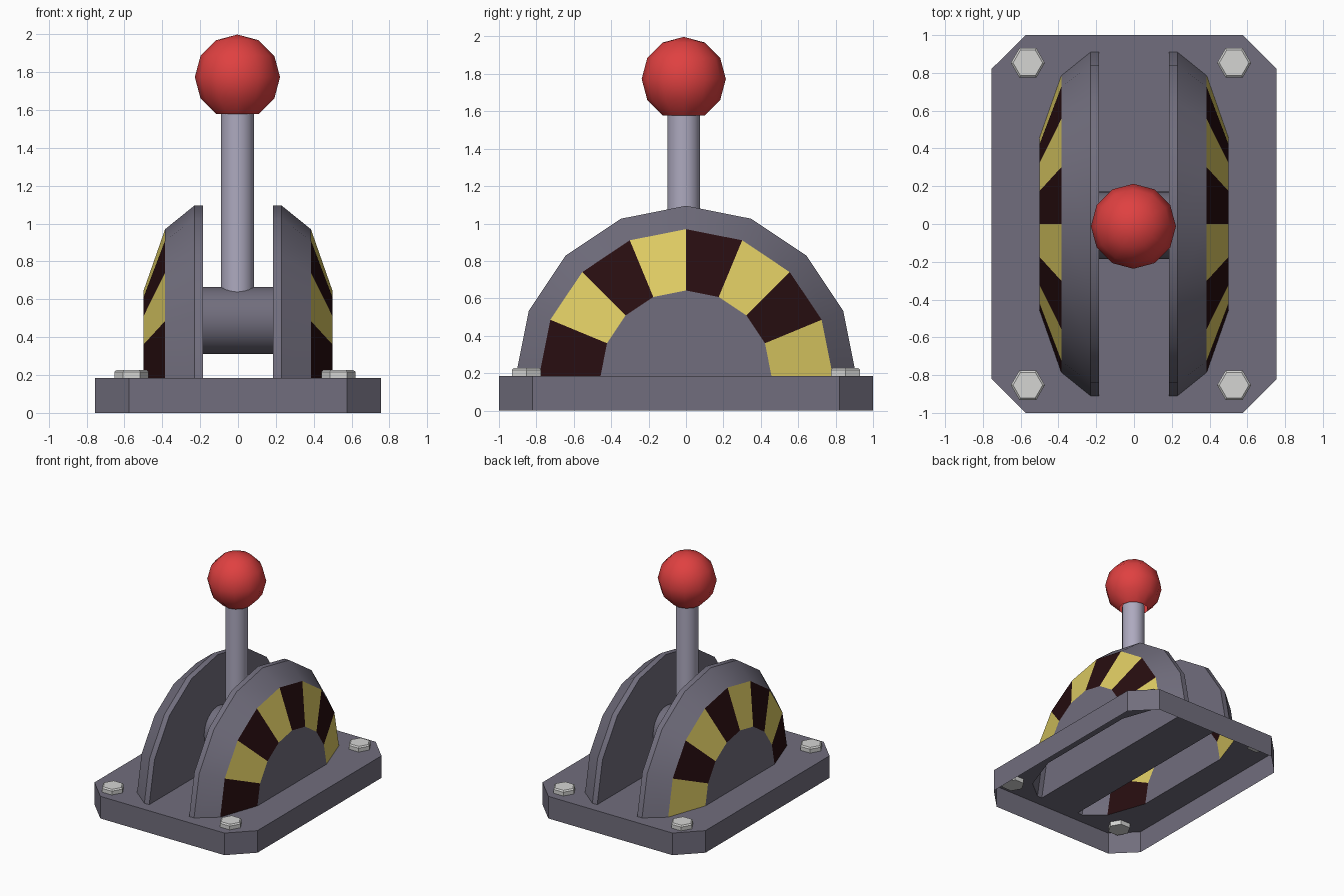
import bpy, bmesh, math
from mathutils import Matrix, Vector

if "Cube" in bpy.data.objects:
    bpy.data.objects.remove(bpy.data.objects["Cube"])


def material(name, color):
    m = bpy.data.materials.new(name)
    m.diffuse_color = (*color, 1)
    m.use_nodes = True
    m.node_tree.nodes["Principled BSDF"].inputs["Base Color"].default_value = m.diffuse_color
    return m


GREY = material("slate_grey", (0.165, 0.155, 0.205))
YELLOW = material("warning_yellow", (0.73, 0.60, 0.125))
BLACK = material("warning_black", (0.02, 0.004, 0.005))
RED = material("knob_red", (0.74, 0.052, 0.052))
STEEL = material("shaft_steel", (0.42, 0.40, 0.52))
BOLT = material("bolt_grey", (0.66, 0.66, 0.65))

TOP = 0.185                      # top of the base plate
# cheek profile: (distance from centre plane, radius)
PROFILE = [(0.185, 0.91), (0.23, 0.91), (0.385, 0.785), (0.5, 0.457)]


def finish(bm, name, mats, angle=None):
    me = bpy.data.meshes.new(name)
    bm.to_mesh(me)
    bm.free()
    for m in mats:
        me.materials.append(m)
    ob = bpy.data.objects.new(name, me)
    bpy.context.collection.objects.link(ob)
    if angle:
        bpy.ops.object.select_all(action='DESELECT')
        ob.select_set(True)
        bpy.context.view_layer.objects.active = ob
        bpy.ops.object.shade_smooth_by_angle(angle=math.radians(angle))
    return ob


def cylinder(name, mat, radius, length, matrix, segments=16):
    bm = bmesh.new()
    bmesh.ops.create_cone(bm, cap_ends=True, segments=segments, radius1=radius,
                          radius2=radius, depth=length, matrix=matrix)
    return finish(bm, name, [mat], 40)


def edge_loop(bm, points):
    vs = [bm.verts.new(p) for p in points]
    return vs, [bm.edges.new((vs[i], vs[(i + 1) % len(vs)])) for i in range(len(vs))]


# base: chamfered cover, open below, with openings under the hollow cheeks
bm = bmesh.new()
quarter = [(0.755, 0.82), (0.575, 1.0)]
outline = (quarter + [(-x, y) for x, y in reversed(quarter)]
           + [(-x, -y) for x, y in quarter] + [(x, -y) for x, y in reversed(quarter)])
upper, edges = edge_loop(bm, [(x, y, TOP) for x, y in outline])
for side in (1, -1):
    hole = [(side * x, r, TOP) for x, r in PROFILE]
    hole += [(side * x, -r, TOP) for x, r in reversed(PROFILE)]
    edges += edge_loop(bm, hole)[1]
bmesh.ops.triangle_fill(bm, edges=edges, use_beauty=True, normal=Vector((0, 0, 1)))
lower = [bm.verts.new((x, y, 0)) for x, y in outline]
for i in range(8):
    j = (i + 1) % 8
    bm.faces.new((lower[i], lower[j], upper[j], upper[i]))
finish(bm, "base_plate", [GREY])

# cheeks: half discs with bevelled rims and a striped band
for side, name in ((1, "right_cheek"), (-1, "left_cheek")):
    bm = bmesh.new()
    rings = []
    for x, r in PROFILE:
        rings.append([bm.verts.new((side * x, -r * math.cos(math.pi * k / 8),
                                    TOP + r * math.sin(math.pi * k / 8)))
                      for k in range(9)])
    for band in range(3):
        for k in range(8):
            a, b = rings[band], rings[band + 1]
            f = bm.faces.new((a[k], a[k + 1], b[k + 1], b[k]))
            if band == 2:
                f.material_index = 1 if k % 2 else 2
    bm.faces.new(rings[-1])
    bm.faces.new(rings[0])
    bm.normal_update()
    centre = Vector((side * 0.3, 0, 0.5))
    for f in bm.faces:
        if f.normal.dot(f.calc_center_median() - centre) < 0:
            f.normal_flip()
    ob = finish(bm, name, [GREY, YELLOW, BLACK], 30)
    for p in ob.data.polygons:          # stripes and discs stay flat
        if p.material_index or abs(p.normal.x) > 0.9:
            p.use_smooth = False

# pivot drum and lever shaft
cylinder("pivot_drum", GREY, 0.178, 0.37,
         Matrix.Translation((0, -0.006, 0.488)) @ Matrix.Rotation(math.pi / 2, 4, 'Y'), 24)
cylinder("lever_shaft", STEEL, 0.088, 1.1,
         Matrix.Translation((-0.003, -0.012, 1.05)))

# knob: low sphere, open where the shaft enters
bm = bmesh.new()
bmesh.ops.create_uvsphere(bm, u_segments=12, v_segments=6, radius=0.225,
                          matrix=Matrix.Translation((-0.003, -0.012, 1.773)))
bmesh.ops.delete(bm, geom=[min(bm.verts, key=lambda v: v.co.z)], context='VERTS')
finish(bm, "knob", [RED], 45)

# hexagonal bolts with a small top chamfer
n = 0
for x in (-0.562, 0.53):
    for y in (-0.853, 0.853):
        n += 1
        bm = bmesh.new()
        bmesh.ops.create_cone(bm, cap_ends=True, segments=6, radius1=0.09, radius2=0.09,
                              depth=0.08, matrix=Matrix.Translation((x, y, 0.187))
                              @ Matrix.Rotation(math.pi / 2, 4, 'Z'))
        zmax = max(v.co.z for v in bm.verts)
        rim = [e for e in bm.edges if all(v.co.z > zmax - 1e-4 for v in e.verts)]
        bmesh.ops.bevel(bm, geom=rim, offset=0.01, segments=1, affect='EDGES')
        finish(bm, f"bolt_{n}", [BOLT])
